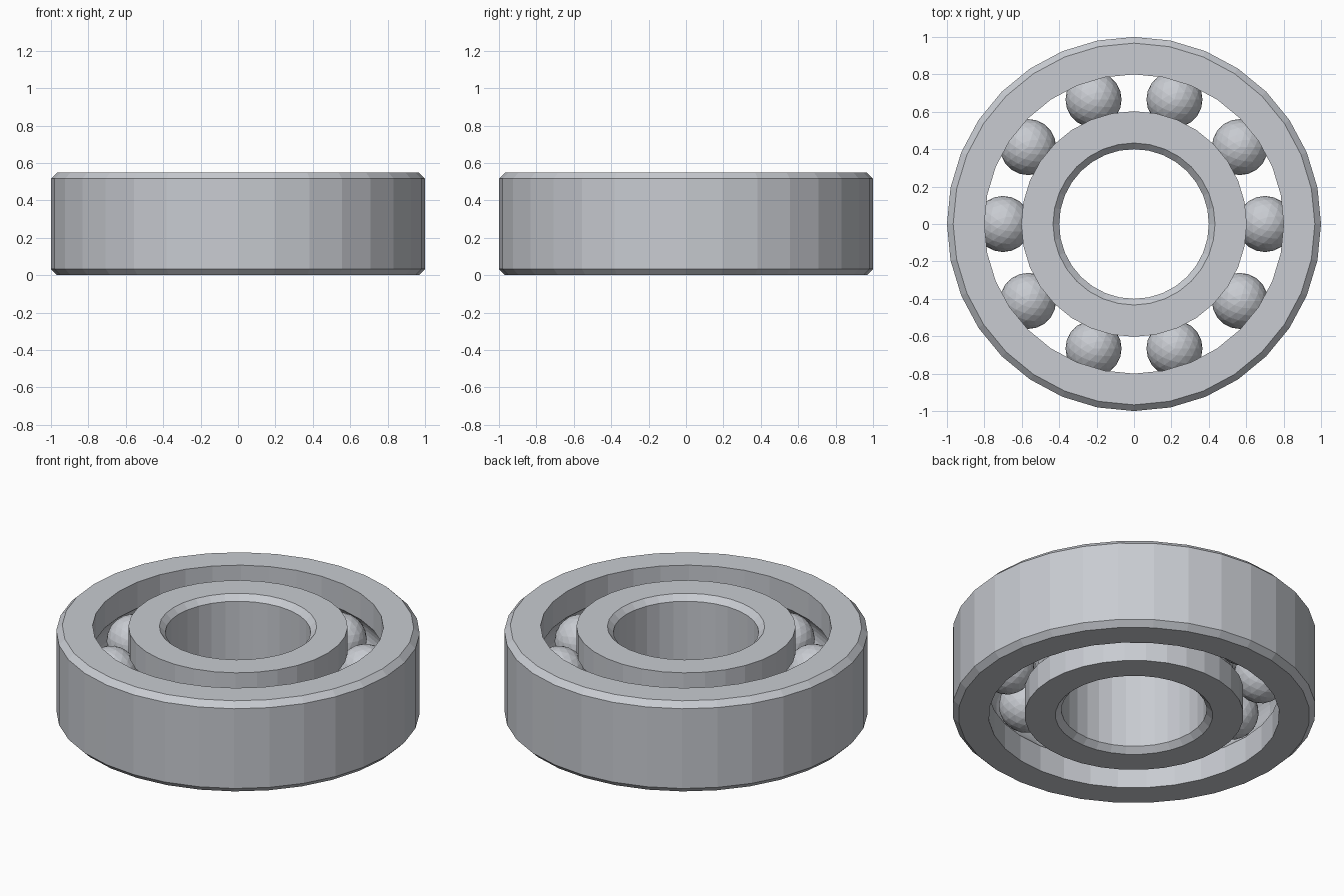
import bpy, bmesh, math
from mathutils import Vector

cube = bpy.data.objects.get("Cube")
if cube:
    bpy.data.objects.remove(cube, do_unlink=True)

HEIGHT, CHAMFER = 0.55, 0.033
MID = HEIGHT / 2
SEGMENTS = 32
PITCH, BALL_R, GROOVE_R = 0.7, 0.15, 0.154
BALLS = 10

steel = bpy.data.materials.new("brushed steel")
steel.use_nodes = True
color = (0.58, 0.60, 0.64, 1)
steel.diffuse_color = color
steel.node_tree.nodes["Principled BSDF"].inputs["Base Color"].default_value = color


def add_object(name, bm):
    mesh = bpy.data.meshes.new(name)
    bm.to_mesh(mesh)
    bm.free()
    mesh.materials.append(steel)
    obj = bpy.data.objects.new(name, mesh)
    bpy.context.collection.objects.link(obj)
    return obj


def race_ring(name, plain_r, race_r):
    """Lathe a ring with a chamfered plain wall and a grooved ball race."""
    inward = math.copysign(CHAMFER, race_r - plain_r)
    profile = [(race_r, HEIGHT), (plain_r + inward, HEIGHT),
               (plain_r, HEIGHT - CHAMFER), (plain_r, CHAMFER),
               (plain_r + inward, 0), (race_r, 0)]
    # Groove arc, bottom to top
    side = math.copysign(1, race_r - PITCH)
    half = math.acos(abs(race_r - PITCH) / GROOVE_R)
    steps = 10
    for i in range(steps + 1):
        a = -half + 2 * half * i / steps
        profile.append((PITCH + side * GROOVE_R * math.cos(a), MID + GROOVE_R * math.sin(a)))

    bm = bmesh.new()
    verts = [bm.verts.new((r, 0, z)) for r, z in profile]
    edges = [bm.edges.new((v, verts[i - 1])) for i, v in enumerate(verts)]
    bmesh.ops.spin(bm, geom=verts + edges, cent=(0, 0, 0), axis=(0, 0, 1),
                   angle=math.tau, steps=SEGMENTS)
    bmesh.ops.remove_doubles(bm, verts=bm.verts[:], dist=0.0005)
    bmesh.ops.recalc_face_normals(bm, faces=bm.faces[:])
    return add_object(name, bm)


# Rings
race_ring("outer_ring", 1.0, 0.8)
race_ring("inner_ring", 0.4, 0.603)

# Faceted balls
for i in range(BALLS):
    a = math.tau * i / BALLS
    bm = bmesh.new()
    bmesh.ops.create_icosphere(bm, subdivisions=3, radius=BALL_R)
    ball = add_object(f"ball_{i + 1}", bm)
    ball.location = Vector((PITCH * math.cos(a), PITCH * math.sin(a), MID))
